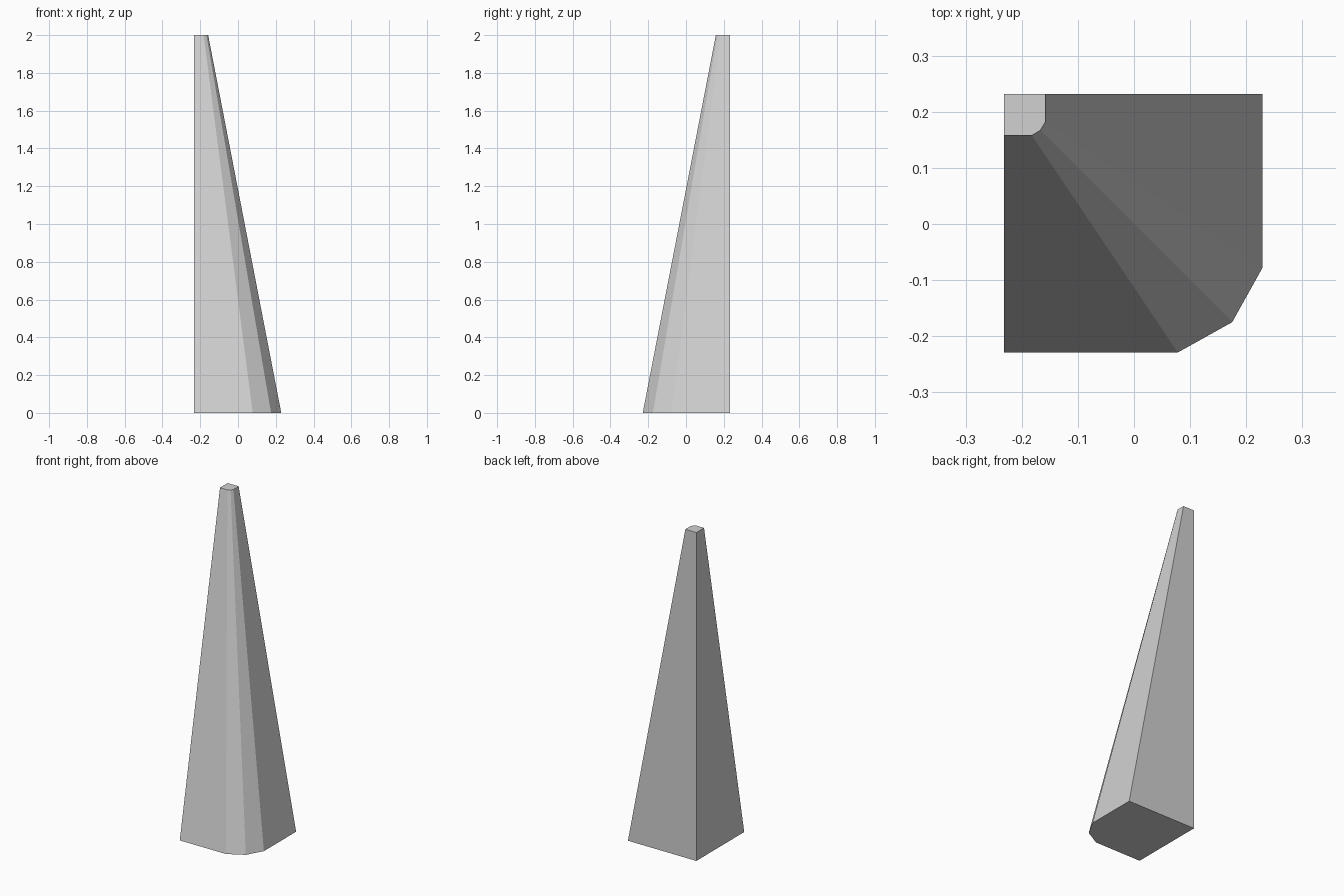
import bpy
import bmesh

if "Cube" in bpy.data.objects:
    bpy.data.objects.remove(bpy.data.objects["Cube"])

# Plain grey material
grey = bpy.data.materials.new("light_grey")
grey.diffuse_color = (0.64, 0.64, 0.64, 1.0)
grey.use_nodes = True
grey.node_tree.nodes["Principled BSDF"].inputs["Base Color"].default_value = grey.diffuse_color

BACK = 0.232    # the two upright sides meet at (-BACK, BACK)
HEIGHT = 2.0


def outline(bm, z, side, flat, diag):
    """Square with its front right corner rounded in two facets.
    side: reach of the sloping sides, flat: end of the straight part,
    diag: middle point of the rounded corner (measured from the upright corner)."""
    pts = [(0, 0), (0, side), (flat, side), (diag, diag), (side, flat), (side, 0)]
    return [bm.verts.new((-BACK + u, BACK - v, z)) for u, v in pts]


# Tapered quarter spire
bm = bmesh.new()
base = outline(bm, 0.0, 0.461, 0.310, 0.407)
top = outline(bm, HEIGHT, 0.074, 0.050, 0.065)
bm.faces.new(base)
bm.faces.new(top)
for i in range(len(base)):
    j = (i + 1) % len(base)
    bm.faces.new((base[i], base[j], top[j], top[i]))
bmesh.ops.recalc_face_normals(bm, faces=bm.faces[:])

mesh = bpy.data.meshes.new("tapered_spire")
bm.to_mesh(mesh)
bm.free()
mesh.materials.append(grey)
spire = bpy.data.objects.new("tapered_spire", mesh)
bpy.context.collection.objects.link(spire)
